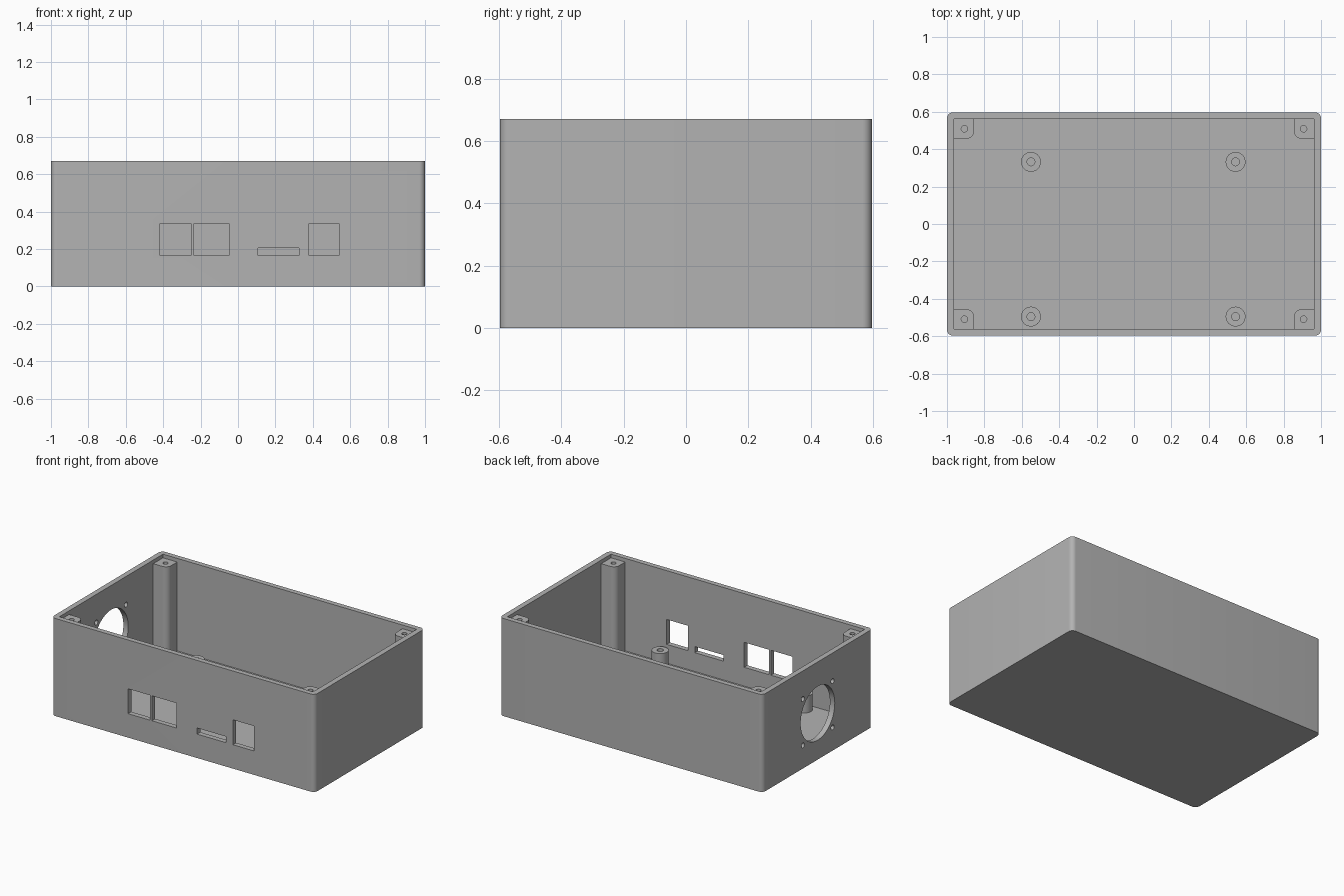
import bpy, bmesh, math

if "Cube" in bpy.data.objects:
    bpy.data.objects.remove(bpy.data.objects["Cube"])

W, D, H = 1.0, 0.597, 0.67         # half width, half depth, height
IW, ID, FLOOR = 0.963, 0.562, 0.035  # inner half sizes, floor thickness
POST_TOP, STANDOFF_TOP = 0.645, 0.15

grey = bpy.data.materials.new("plain grey")
grey.diffuse_color = (0.45, 0.45, 0.45, 1)
grey.use_nodes = True
grey.node_tree.nodes["Principled BSDF"].inputs["Base Color"].default_value = grey.diffuse_color


def prism(name, points, z0, z1):
    """Extrude a counter-clockwise outline from z0 to z1."""
    bm = bmesh.new()
    face = bm.faces.new([bm.verts.new((x, y, z0)) for x, y in points])
    top = bmesh.ops.extrude_face_region(bm, geom=[face])
    bmesh.ops.translate(bm, vec=(0, 0, z1 - z0),
                        verts=[v for v in top["geom"] if isinstance(v, bmesh.types.BMVert)])
    bmesh.ops.recalc_face_normals(bm, faces=bm.faces)
    mesh = bpy.data.meshes.new(name)
    bm.to_mesh(mesh)
    bm.free()
    mesh.materials.append(grey)
    obj = bpy.data.objects.new(name, mesh)
    bpy.context.collection.objects.link(obj)
    return obj


def rounded(x0, x1, y0, y1, radii, n=8):
    """Rectangle outline; one radius per corner, order ++, -+, --, +-."""
    pts = []
    for i, (x, y, sx, sy) in enumerate([(x1, y1, -1, -1), (x0, y1, 1, -1),
                                        (x0, y0, 1, 1), (x1, y0, -1, 1)]):
        r = radii[i]
        if r == 0:
            pts.append((x, y))
            continue
        for k in range(n + 1):
            a = math.pi / 2 * (i + k / n)
            pts.append((x + sx * r + r * math.cos(a), y + sy * r + r * math.sin(a)))
    return pts


def box(name, x0, x1, y0, y1, z0, z1):
    return prism(name, rounded(x0, x1, y0, y1, [0] * 4), z0, z1)


def cylinder(name, x, y, r, z0, z1, n=32):
    pts = [(x + r * math.cos(2 * math.pi * k / n), y + r * math.sin(2 * math.pi * k / n))
           for k in range(n)]
    return prism(name, pts, z0, z1)


def combine(body, tool, operation):
    """Apply a boolean and discard the tool."""
    mod = body.modifiers.new(operation.lower(), 'BOOLEAN')
    mod.operation, mod.solver, mod.object = operation, 'EXACT', tool
    bpy.context.view_layer.objects.active = body
    bpy.ops.object.modifier_apply(modifier=mod.name)
    bpy.data.objects.remove(tool)


# Open-topped case with rounded upright edges
case = prism("case", rounded(-W, W, -D, D, [0.032] * 4), 0, H)
combine(case, box("cavity", -IW, IW, -ID, ID, FLOOR, H + 0.1), 'DIFFERENCE')

# Corner screw posts, set into the walls, rounded on the corner facing inward
for sx in (-1, 1):
    for sy in (-1, 1):
        xs = sorted((sx * 0.855, sx * (IW + 0.012)))
        ys = sorted((sy * 0.456, sy * (ID + 0.012)))
        radii = [0.04 if (cx, cy) == (-sx, -sy) else 0
                 for cx, cy in ((1, 1), (-1, 1), (-1, -1), (1, -1))]
        combine(case, prism("post", rounded(*xs, *ys, radii), FLOOR - 0.01, POST_TOP), 'UNION')
        combine(case, cylinder("post_hole", sx * 0.907, sy * 0.509, 0.017, FLOOR + 0.005, H, 20),
                'DIFFERENCE')

# Board standoffs on the floor
for x in (-0.551, 0.543):
    for y in (0.332, -0.495):
        combine(case, cylinder("standoff", x, y, 0.053, FLOOR - 0.01, STANDOFF_TOP), 'UNION')
        combine(case, cylinder("standoff_hole", x, y, 0.021, FLOOR + 0.005, H, 20), 'DIFFERENCE')

# Port openings in the front wall
for x0, x1, z1 in ((-0.417, -0.251, 0.335), (-0.235, -0.048, 0.335),
                   (0.107, 0.326, 0.206), (0.38, 0.54, 0.335)):
    combine(case, box("port", x0, x1, -D - 0.05, -ID + 0.02, 0.164, z1), 'DIFFERENCE')

# Fan opening and its four screw holes in the left wall
fan_z = 0.318
holes = [(0, fan_z, 0.185, 64)] + [(sy * 0.161, fan_z + sz * 0.159, 0.017, 20)
                                   for sy in (-1, 1) for sz in (-1, 1)]
for y, z, r, n in holes:
    cutter = cylinder("fan_hole", 0, 0, r, -0.05, 0.05, n)
    cutter.rotation_euler = (0, math.pi / 2, 0)
    cutter.location = (-0.99, y, z)
    bpy.context.view_layer.update()
    combine(case, cutter, 'DIFFERENCE')

# Smooth curves, crisp edges
bpy.ops.object.select_all(action='DESELECT')
case.select_set(True)
bpy.context.view_layer.objects.active = case
bpy.ops.object.shade_smooth_by_angle(angle=math.radians(30))
